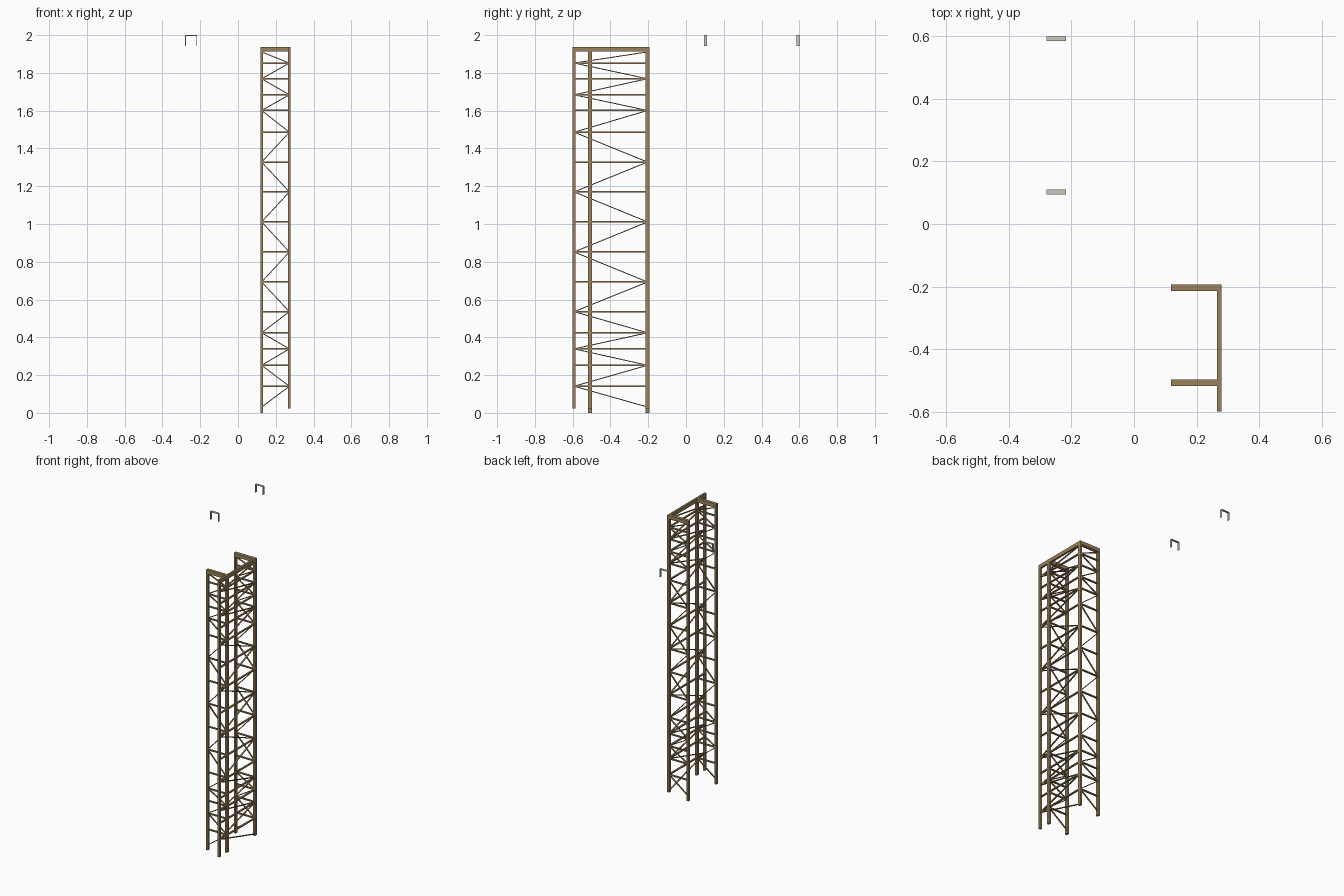
import bpy, bmesh
from mathutils import Vector, Matrix

if "Cube" in bpy.data.objects:
    bpy.data.objects.remove(bpy.data.objects["Cube"])


def material(name, rgb):
    m = bpy.data.materials.new(name)
    m.diffuse_color = (*rgb, 1)
    m.use_nodes = True
    m.node_tree.nodes["Principled BSDF"].inputs["Base Color"].default_value = m.diffuse_color
    return m


TAN = material("tan_steel", (0.33, 0.225, 0.107))
GREY = material("pale_grey_steel", (0.58, 0.58, 0.50))


def finish(name, bm, mat):
    me = bpy.data.meshes.new(name)
    bm.to_mesh(me)
    bm.free()
    me.materials.append(mat)
    ob = bpy.data.objects.new(name, me)
    bpy.context.collection.objects.link(ob)


def add_box(bm, lo, hi):
    lo, hi = Vector(lo), Vector(hi)
    bmesh.ops.create_cube(bm, size=1, matrix=Matrix.Translation((lo + hi) / 2)
                          @ Matrix.Diagonal((*(hi - lo), 1)))


def add_bar(bm, a, b, depth_axis, depth, thick):
    """Rectangular bar from a to b; depth runs along depth_axis."""
    a, b = Vector(a), Vector(b)
    d = (b - a).normalized()
    side = Vector(depth_axis)
    rot = Matrix((d, side, d.cross(side))).transposed().to_4x4()
    bmesh.ops.create_cube(bm, size=1, matrix=Matrix.Translation((a + b) / 2) @ rot
                          @ Matrix.Diagonal(((b - a).length, depth, thick, 1)))


LEVELS = [0.141, 0.252, 0.339, 0.424, 0.536, 0.693, 0.852, 1.011, 1.170,
          1.328, 1.486, 1.601, 1.684, 1.769, 1.852]
NODES = [0.031] + LEVELS + [1.911]
XL, XR = 0.125, 0.272          # post centre lines
Y_FRONT, Y_MID, Y_BACK = -0.5925, -0.508, -0.2035
TOP, BEAM = 1.938, 1.912


def post(name, x, y, w, d, z0):
    bm = bmesh.new()
    add_box(bm, (x - w / 2, y - d / 2, z0), (x + w / 2, y + d / 2, BEAM))
    finish(name, bm, TAN)


def lattice(name, start, end, axis):
    """Rungs at every level and one zigzag of diagonals; start/end are (x, y)."""
    bm = bmesh.new()
    for z in LEVELS:
        add_bar(bm, (*start, z), (*end, z), axis, 0.011, 0.008)
    finish(name + "_rungs", bm, TAN)
    bm = bmesh.new()
    for i, (z0, z1) in enumerate(zip(NODES, NODES[1:])):
        a, b = (start, end) if i % 2 == 0 else (end, start)
        add_bar(bm, (*a, z0), (*b, z1), axis, 0.009, 0.005)
    finish(name + "_diagonals", bm, TAN)


# Posts: outer ones stand on the ground, inner ones stop just above it
for label, y in (("mid", Y_MID), ("back", Y_BACK)):
    post(label + "_left_post", XL, y, 0.014, 0.021, 0.0)
    post(label + "_right_post", XR, y, 0.014, 0.021, 0.022)
    # Short side lattice and its top beam
    lattice(label + "_frame", (XL, y), (XR, y), (0, 1, 0))
    bm = bmesh.new()
    add_box(bm, (0.118, y - 0.0107, BEAM), (0.265, y + 0.0107, TOP))
    finish(label + "_top_beam", bm, TAN)
post("front_right_post", XR, Y_FRONT, 0.014, 0.015, 0.022)

# Long side lattice and its top beam
lattice("long_frame", (XR, Y_BACK), (XR, Y_FRONT), (1, 0, 0))
bm = bmesh.new()
add_box(bm, (0.265, -0.6, BEAM), (0.279, Y_BACK + 0.0107, TOP))
finish("long_top_beam", bm, TAN)

# Two small floating brackets: a flat bar with two legs
for label, y in (("near", 0.095), ("far", 0.585)):
    bm = bmesh.new()
    x0, x1, t, z0 = -0.28, -0.217, 0.004, 1.943
    add_box(bm, (x0, y, 2 - t), (x1, y + 0.015, 2))
    add_box(bm, (x0, y, z0), (x0 + t, y + 0.015, 2 - t))
    add_box(bm, (x1 - t, y, z0), (x1, y + 0.015, 2 - t))
    finish(label + "_bracket", bm, GREY)
